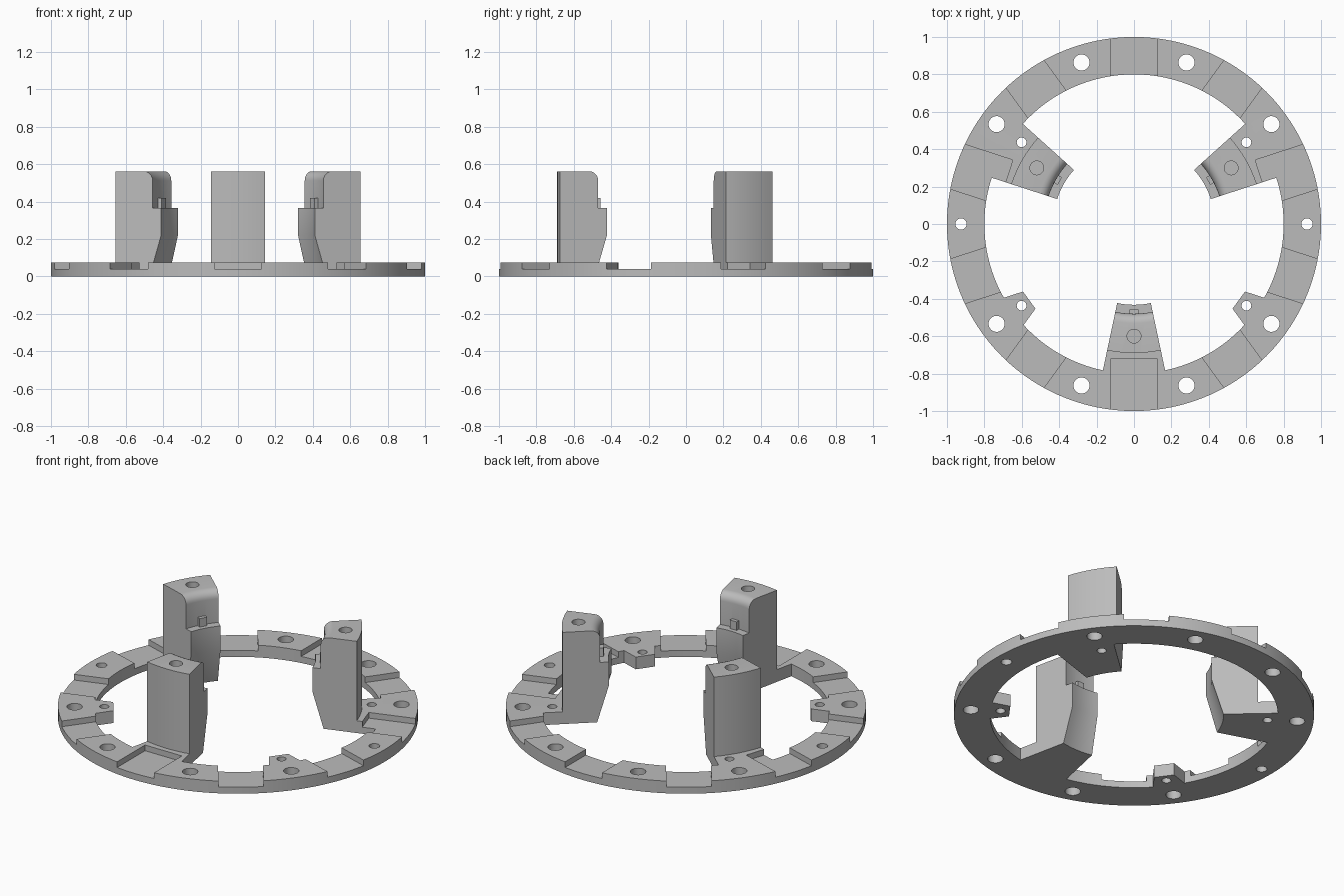
import bpy, bmesh
from math import radians, cos, sin, pi
from mathutils import Matrix, Vector

cube = bpy.data.objects.get("Cube")
if cube:
    bpy.data.objects.remove(cube, do_unlink=True)

PLATE = 0.075          # ring thickness
FLOOR = 0.04           # channel floor height
POST_TOP = 0.562
LEDGE = 0.366

grey = bpy.data.materials.new("light_grey")
grey.use_nodes = True
colour = (0.5, 0.5, 0.5, 1)
grey.diffuse_color = colour
grey.node_tree.nodes["Principled BSDF"].inputs["Base Color"].default_value = colour


def polar(r, deg):
    return Vector((r * cos(radians(deg)), r * sin(radians(deg)), 0))


def make_object(name, bm):
    bmesh.ops.recalc_face_normals(bm, faces=bm.faces)
    mesh = bpy.data.meshes.new(name)
    bm.to_mesh(mesh)
    bm.free()
    mesh.materials.append(grey)
    obj = bpy.data.objects.new(name, mesh)
    bpy.context.collection.objects.link(obj)
    return obj


def sweep(name, profile, start, end, steps):
    """Turn an (r, z) profile around z; capped unless it is a full turn."""
    bm = bmesh.new()
    full = end - start == 360
    rows = []
    for i in range(steps if full else steps + 1):
        a = start + (end - start) * i / steps
        rows.append([bm.verts.new(polar(r, a) + Vector((0, 0, z))) for r, z in profile])
    n = len(profile)
    for i in range(steps):
        a, b = rows[i], rows[(i + 1) % len(rows)]
        for j in range(n):
            k = (j + 1) % n
            bm.faces.new((a[j], a[k], b[k], b[j]))
    if not full:
        bm.faces.new(rows[0])
        bm.faces.new(rows[-1])
    return make_object(name, bm)


def add_box(bm, angle, r0, r1, half_width, z0, z1):
    """Box lying along the radius at the given angle."""
    m = (Matrix.Rotation(radians(angle), 4, 'Z')
         @ Matrix.Translation(((r0 + r1) / 2, 0, (z0 + z1) / 2))
         @ Matrix.Diagonal((r1 - r0, 2 * half_width, z1 - z0, 1)))
    bmesh.ops.create_cube(bm, size=1, matrix=m)


def add_hole(bm, angle, r, radius, z0, z1):
    m = Matrix.Translation(polar(r, angle) + Vector((0, 0, (z0 + z1) / 2)))
    bmesh.ops.create_cone(bm, cap_ends=True, segments=32, radius1=radius,
                          radius2=radius, depth=z1 - z0, matrix=m)


def combine(target, other, operation):
    """Apply a boolean and remove the other object."""
    mod = target.modifiers.new("combine", 'BOOLEAN')
    mod.operation = operation
    mod.solver = 'EXACT'
    mod.object = other
    graph = bpy.context.evaluated_depsgraph_get()
    mesh = bpy.data.meshes.new_from_object(target.evaluated_get(graph))
    target.modifiers.clear()
    target.data = mesh
    bpy.data.objects.remove(other, do_unlink=True)


# Flat ring
ring = sweep("ring_with_posts",
             [(0.8, 0), (1, 0), (1, PLATE), (0.8, PLATE)], 0, 360, 120)

# Posts with feet, undercut inner side, ledge and rounded top edge
R = 0.05
fillet = [(0.48 + R - R * sin(t * pi / 12), POST_TOP - R + R * cos(t * pi / 12))
          for t in range(7)]
post_profile = ([(0.497, 0), (0.85, 0), (0.85, PLATE), (0.69, PLATE), (0.69, POST_TOP)]
                + fillet + [(0.48, LEDGE), (0.432, LEDGE), (0.432, 0.22)])
for angle in (30, 150, 270):
    post = sweep("post", post_profile, angle - 12, angle + 12, 8)
    bm = bmesh.new()
    add_box(bm, angle, 0.458, 0.52, 0.023, LEDGE - 0.02, 0.418)
    combine(post, make_object("locating_nub", bm), 'UNION')
    combine(ring, post, 'UNION')

# Small inner tabs, their sides parallel to the neighbouring channels
for angle in (216, 324):
    bm = bmesh.new()
    corners = []
    for side, reach in ((-1, 0.676), (-1, 0.84), (1, 0.84), (1, 0.676)):
        a = angle + side * 18
        corners.append(bm.verts.new(polar(reach, a) + polar(0.16, a - side * 90)))
    face = bm.faces.new(corners)
    up = bmesh.ops.extrude_face_region(bm, geom=[face])["geom"]
    bmesh.ops.translate(bm, vec=(0, 0, PLATE),
                        verts=[v for v in up if isinstance(v, bmesh.types.BMVert)])
    combine(ring, make_object("tab", bm), 'UNION')

# Ten channels across the ring, then screw holes and blind post holes
bm = bmesh.new()
for i in range(10):
    add_box(bm, 18 + 36 * i, 0.722, 1.1, 0.125, FLOOR, 0.2)
    if i % 5 == 0:
        add_hole(bm, 36 * i, 0.925, 0.03, -0.1, 0.2)
    else:
        add_hole(bm, 36 * i, 0.908, 0.043, -0.1, 0.2)
for angle in (36, 144, 216, 324):
    add_hole(bm, angle, 0.743, 0.026, -0.1, 0.2)
for angle in (30, 150, 270):
    add_hole(bm, angle, 0.6, 0.037, POST_TOP - 0.2, POST_TOP + 0.1)
combine(ring, make_object("cutters", bm), 'DIFFERENCE')

# Smooth the curved walls, keep the edges sharp
bpy.ops.object.select_all(action='DESELECT')
ring.select_set(True)
bpy.context.view_layer.objects.active = ring
bpy.ops.object.shade_smooth_by_angle(angle=radians(25))
